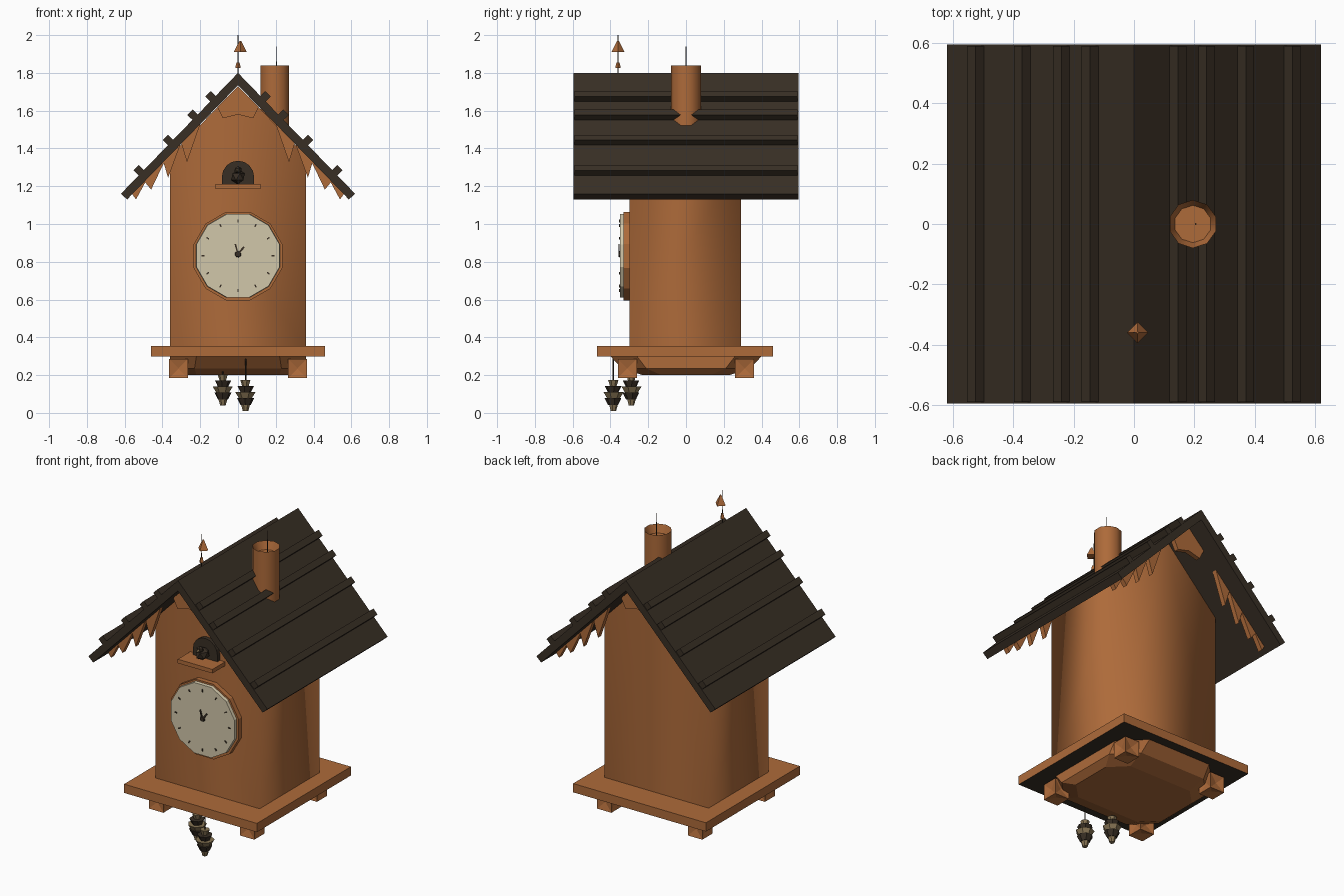
import bpy, bmesh, math
from mathutils import Matrix, Vector

if "Cube" in bpy.data.objects:
    bpy.data.objects.remove(bpy.data.objects["Cube"], do_unlink=True)


def material(name, rgb):
    m = bpy.data.materials.new(name)
    m.use_nodes = True
    m.diffuse_color = (*rgb, 1)
    m.node_tree.nodes["Principled BSDF"].inputs["Base Color"].default_value = (*rgb, 1)
    return m


WOOD = material("warm wood", (0.42, 0.145, 0.042))
DARK = material("dark bark", (0.04, 0.028, 0.018))
CREAM = material("cream dial", (0.64, 0.57, 0.4))
TAN = material("cone tan", (0.25, 0.18, 0.09))


def finish(bm, name, *mats, smooth=False):
    bmesh.ops.recalc_face_normals(bm, faces=bm.faces)
    me = bpy.data.meshes.new(name)
    for f in bm.faces:
        f.smooth = smooth
    bm.to_mesh(me)
    bm.free()
    ob = bpy.data.objects.new(name, me)
    for m in mats:
        me.materials.append(m)
    bpy.context.collection.objects.link(ob)
    return ob


def box(name, center, size, mat, tilt=0):
    bm = bmesh.new()
    bmesh.ops.create_cube(bm, size=1)
    bm.transform(Matrix.Translation(center) @ Matrix.Rotation(tilt, 4, "Y")
                 @ Matrix.Diagonal((*size, 1)))
    return finish(bm, name, mat)


def prism(name, outline, y0, y1, mat, caps=True, open_edges=()):
    """Extrude an x,z outline from y0 to y1."""
    bm = bmesh.new()
    a = [bm.verts.new((x, y0, z)) for x, z in outline]
    b = [bm.verts.new((x, y1, z)) for x, z in outline]
    if caps:
        bm.faces.new(a)
        bm.faces.new(b[::-1])
    n = len(a)
    for i in range(n):
        if i not in open_edges:
            bm.faces.new((a[i], b[i], b[(i + 1) % n], a[(i + 1) % n]))
    return finish(bm, name, mat)


def cone(name, center, r1, r2, depth, sides, mat, rot=None, smooth=False):
    bm = bmesh.new()
    bmesh.ops.create_cone(bm, cap_ends=True, segments=sides, radius1=r1, radius2=r2, depth=depth)
    bm.transform(Matrix.Translation(center) @ (rot or Matrix()))
    return finish(bm, name, mat, smooth=smooth)


def under_roof(x):
    return 1.735 - 1.03 * abs(x)


# House body: walls with soft corners, open under the roof and base
body = prism("house_body", [(-.36, .34), (.36, .34), (.36, 1.36), (0, 1.73), (-.36, 1.36)],
             -.30, .29, WOOD, open_edges=(0, 2, 3))
for p in body.data.polygons:
    p.use_smooth = True

# Roof and its battens
prism("roof", [(0, 1.80), (.62, 1.16), (.587, 1.13), (0, 1.735), (-.587, 1.13), (-.62, 1.16)],
      -.595, .595, DARK)
for side in (-1, 1):
    for x in (.145, .24, .37, .525):
        box("roof_batten", (side * x, 0, 1.825 - 1.03 * x), (.04, 1.18, .04), DARK,
            side * math.radians(46))

# Carved leaves hanging below both gable edges
for y in (-.47, .47):
    for side in (-1, 1):
        for x, half, drop in ((.25, .05, .15), (.35, .045, .13), (.44, .055, .1), (.52, .04, .07)):
            tip = under_roof(x) - drop
            prism("gable_leaf", [(side * (x - half), under_roof(x - half)),
                                 (side * (x + half), under_roof(x + half)),
                                 (side * (x + .02), max(tip, 1.13))], y - .015, y + .015, WOOD)
    prism("gable_crest", [(0, 1.73), (.11, 1.62), (.08, 1.56), (0, 1.58), (-.08, 1.56), (-.11, 1.62)],
          y - .015, y + .015, WOOD)

# Chimney with a sunken mouth and a thin wire
bm = bmesh.new()
bmesh.ops.create_cone(bm, cap_ends=True, segments=10, radius1=.08, radius2=.08, depth=.36)
bm.transform(Matrix.Translation((.195, 0, 1.66)))
bm.faces.ensure_lookup_table()
top = max(bm.faces, key=lambda f: f.calc_center_median().z)
bmesh.ops.inset_individual(bm, faces=[top], thickness=.018)
bmesh.ops.translate(bm, verts=top.verts, vec=(0, 0, -.05))
chimney = finish(bm, "chimney", WOOD)
bpy.context.view_layer.objects.active = chimney
chimney.select_set(True)
bpy.ops.object.shade_smooth_by_angle(angle=math.radians(40))
chimney.select_set(False)
cone("chimney_wire", (.205, 0, 1.86), .003, .002, .16, 4, DARK)

# Finial: small bird on a thin rod at the front of the ridge
cone("finial_rod", (0, -.36, 1.89), .003, .002, .22, 4, DARK)
cone("finial_knob", (0, -.36, 1.84), .015, .008, .03, 4, WOOD)
cone("finial_bird", (.012, -.36, 1.94), .035, .004, .06, 4, WOOD)

# Base plate with dark underside
base = box("base_plate", (0, -.005, .327), (.92, .93, .055), WOOD)
base.data.materials.append(DARK)
for p in base.data.polygons:
    p.material_index = int(p.normal.z < -.5)

# Tapered bracket below the plate, with cut corners
bm = bmesh.new()
rings = []
for z, w, d, c in ((.30, .36, .40, .14), (.235, .36, .34, .13), (.20, .32, .23, .1)):
    pts = []
    for sx, sy in ((1, 1), (-1, 1), (-1, -1), (1, -1)):
        corner = [(sx * w, sy * (d - c)), (sx * (w - c), sy * d)]
        pts += corner if sx * sy > 0 else corner[::-1]
    rings.append([bm.verts.new((x, y, z)) for x, y in pts])
for lo, hi in zip(rings, rings[1:]):
    for i in range(8):
        j = (i + 1) % 8
        bm.faces.new((lo[i], lo[j], hi[j], hi[i]))
bm.faces.new(rings[0])
bm.faces.new(rings[-1])
finish(bm, "base_bracket", WOOD)

# Carved corner feet with pointed faces
for sx in (-1, 1):
    for sy in (-1, 1):
        bm = bmesh.new()
        bmesh.ops.create_cube(bm, size=.1)
        poked = bmesh.ops.poke(bm, faces=bm.faces[:])
        for v in poked["verts"]:
            v.co *= .75
        bm.transform(Matrix.Translation((sx * .315, sy * .31, .235)))
        finish(bm, "corner_foot", WOOD)

# Clock dial with rim, ticks and hands
face_on = Matrix.Rotation(math.radians(90), 4, "X") @ Matrix.Rotation(math.radians(15), 4, "Z")
cone("dial_rim", (0, -.313, .83), .243, .243, .034, 12, WOOD, face_on)
cone("dial", (0, -.325, .832), .233, .228, .05, 12, CREAM, face_on)
for i in range(12):
    a = math.radians(30 * i)
    box("hour_tick", (.185 * math.sin(a), -.351, .832 + .185 * math.cos(a)),
        (.007, .006, .016), DARK, a)
cone("hand_hub", (0, -.353, .84), .018, .014, .01, 8, DARK, face_on)
box("hour_hand", (.016, -.354, .86), (.01, .006, .05), DARK, math.radians(40))
box("minute_hand", (-.008, -.354, .87), (.008, .006, .05), DARK, math.radians(-15))

# Arched doorway, ledge and small bird
arch = [(.085 * math.cos(t * math.pi / 8), 1.25 + .085 * math.sin(t * math.pi / 8))
        for t in range(9)]
prism("doorway", [(.085, 1.2)] + arch + [(-.085, 1.2)], -.325, -.28, DARK)
box("door_ledge", (0, -.36, 1.198), (.24, .13, .025), WOOD)


def lump(name, center, size, mat, other=None):
    bm = bmesh.new()
    bmesh.ops.create_icosphere(bm, subdivisions=1, radius=1)
    bm.transform(Matrix.Translation(center) @ Matrix.Diagonal((*size, 1)))
    return finish(bm, name, mat)


lump("bird_body", (0, -.35, 1.25), (.04, .05, .04), DARK)
lump("bird_head", (0, -.375, 1.285), (.022, .022, .022), DARK)
cone("bird_beak", (0, -.405, 1.283), .01, .001, .025, 4, TAN, Matrix.Rotation(math.radians(90), 4, "X"))

# Hanging pine cone weights built from scale rings
for x, y, z in ((-.08, -.29, .04), (.04, -.385, .01)):
    for i, r in enumerate((.025, .046, .055, .045, .028)):
        cone("weight_scales", (x, y, z + .018 + .032 * i), r * .6, r, .036, 7,
             DARK if i % 2 else TAN, Matrix.Rotation(i * .4, 4, "Z"))
    cone("weight_cord", (x, y, z + .22), .004, .004, .14, 4, DARK)
